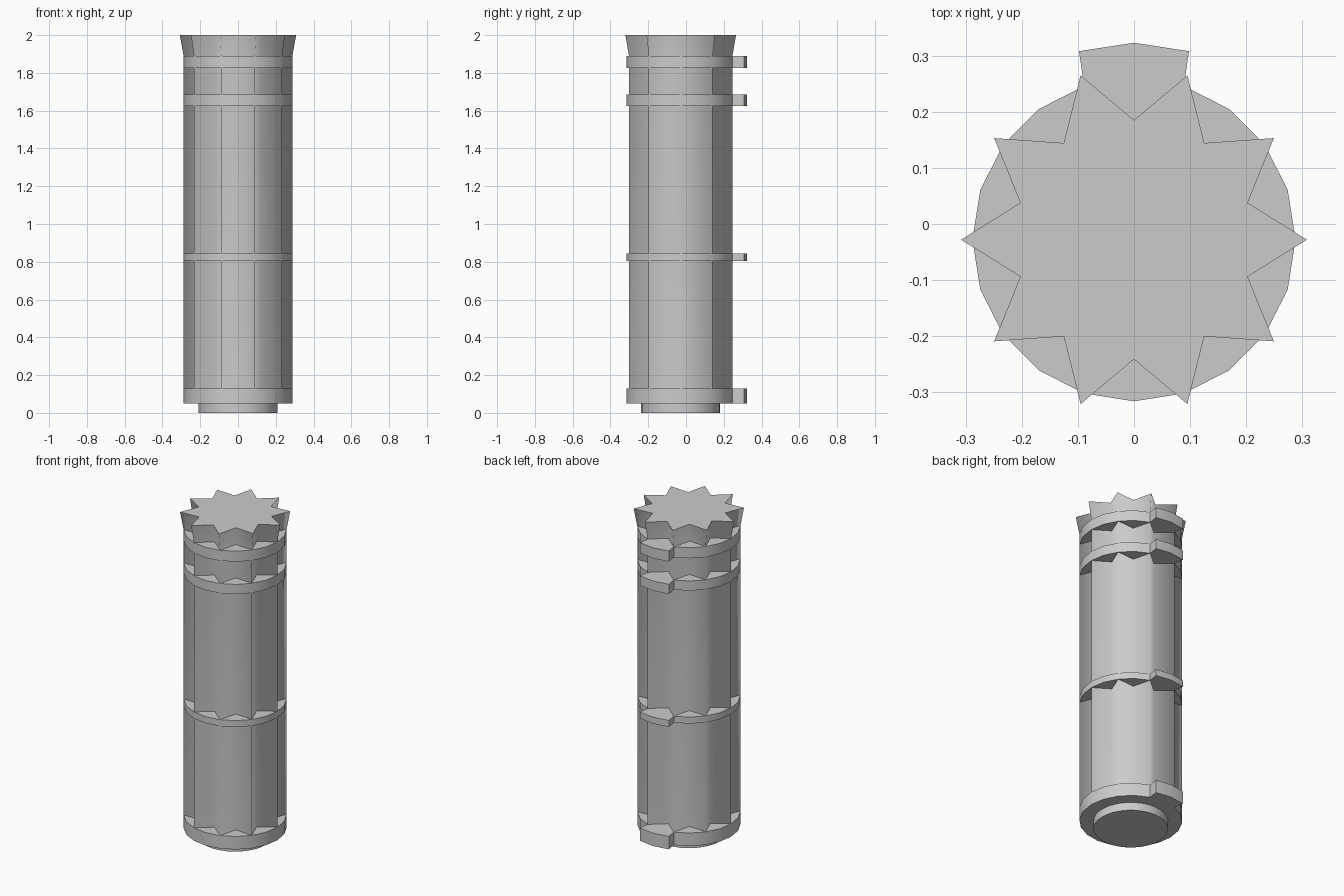
import bpy, bmesh
from math import sin, cos, pi

if "Cube" in bpy.data.objects:
    bpy.data.objects.remove(bpy.data.objects["Cube"], do_unlink=True)

AXIS_Y = -0.028   # the column sits slightly forward of the origin
RADIUS = 0.288

grey = bpy.data.materials.new("plain_grey")
grey.use_nodes = True
color = (0.6, 0.6, 0.6, 1)
grey.diffuse_color = color
grey.node_tree.nodes["Principled BSDF"].inputs["Base Color"].default_value = color


def circle(radius, sides):
    return [(radius * cos(2 * pi * i / sides), radius * sin(2 * pi * i / sides))
            for i in range(sides)]


def star(tip, valley, points=10):
    return [((valley if i % 2 else tip) * cos(pi * i / points),
             (valley if i % 2 else tip) * sin(pi * i / points))
            for i in range(points * 2)]


def loft(name, sections, crease=0.7):
    """Skin a stack of (height, outline) sections and cap both ends."""
    bm = bmesh.new()
    loops = [[bm.verts.new((x, y + AXIS_Y, z)) for x, y in outline]
             for z, outline in sections]
    n = len(loops[0])
    for low, high in zip(loops, loops[1:]):
        for i in range(n):
            j = (i + 1) % n
            bm.faces.new((low[i], low[j], high[j], high[i])).smooth = True
    caps = [bm.faces.new(loops[0][::-1]), bm.faces.new(loops[-1])]
    bm.normal_update()
    for edge in bm.edges:
        if edge.calc_face_angle(0) > crease:
            edge.smooth = False
    for cap in caps:
        for edge in cap.edges:
            edge.smooth = False
    mesh = bpy.data.meshes.new(name)
    bm.to_mesh(mesh)
    bm.free()
    mesh.materials.append(grey)
    obj = bpy.data.objects.new(name, mesh)
    bpy.context.collection.objects.link(obj)
    return obj


# Fluted column with a flared top, smooth across the flutes
shaft = star(RADIUS, 0.2)
loft("fluted_column", [(0.06, shaft), (1.89, shaft), (2.0, star(0.308, 0.213))],
     crease=pi)

# Round foot
foot = circle(0.209, 32)
loft("foot", [(0, foot), (0.06, foot)])

# Collar outline: a round disc whose back three corners carry a tab
disc = circle(RADIUS, 20)
tab = [(0.098, 0.336), (0, 0.351), (-0.098, 0.336)]
collar = disc[:5] + tab + disc[6:]

# Collars along the column
for name, low, high in (("bottom_collar", 0.05, 0.13),
                        ("middle_collar", 0.805, 0.845),
                        ("upper_collar", 1.625, 1.685),
                        ("top_collar", 1.825, 1.89)):
    loft(name, [(low, collar), (high, collar)])
